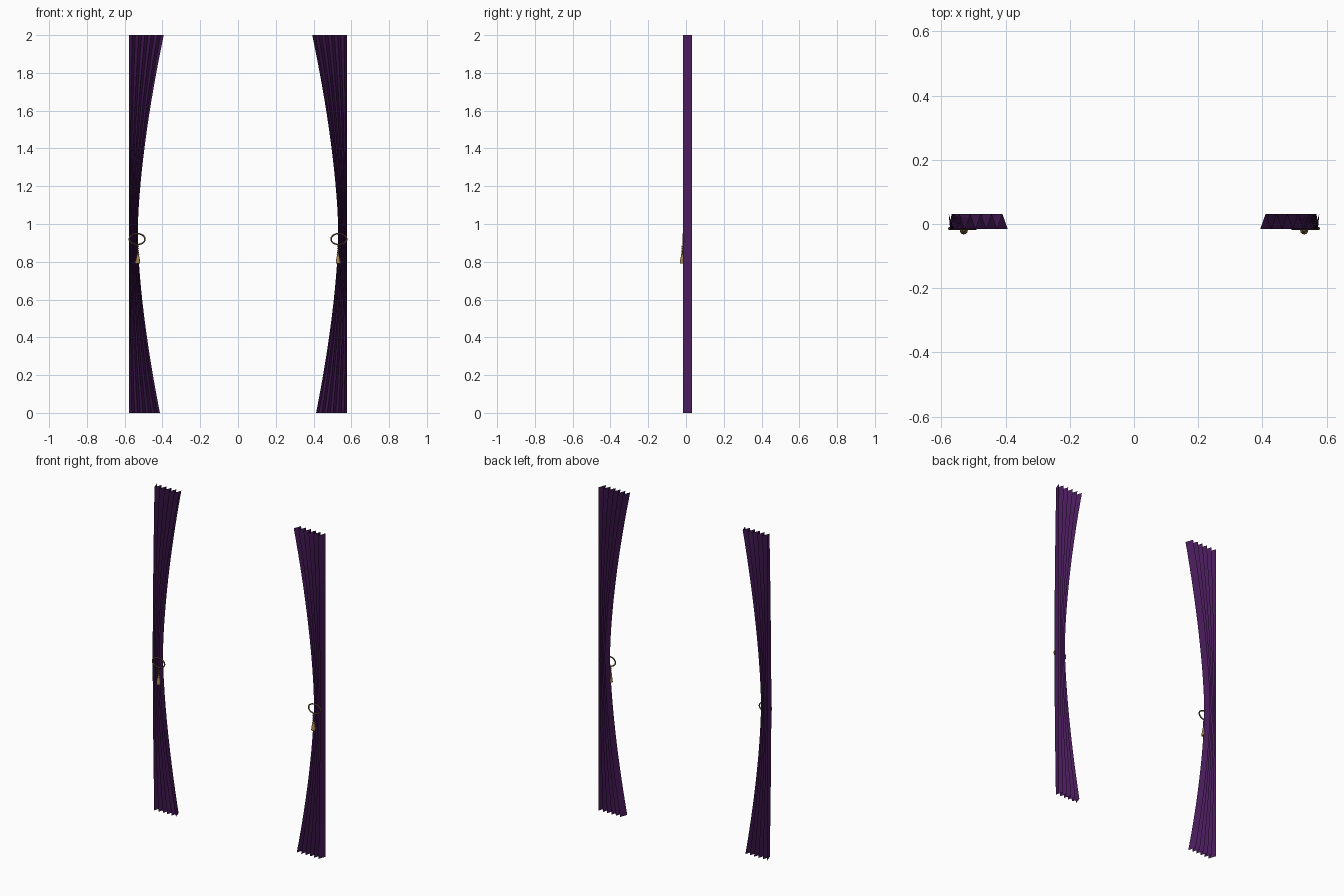
import bpy, bmesh, math

if "Cube" in bpy.data.objects:
    bpy.data.objects.remove(bpy.data.objects["Cube"])

def material(name, rgb):
    m = bpy.data.materials.new(name)
    m.diffuse_color = (*rgb, 1)
    m.use_nodes = True
    m.node_tree.nodes["Principled BSDF"].inputs["Base Color"].default_value = m.diffuse_color
    return m

PURPLE = material("purple_cloth", (0.07, 0.012, 0.11))
CORD = material("cord", (0.16, 0.10, 0.04))
GOLD = material("gold_thread", (0.36, 0.23, 0.08))

OUTER, WAIST_X, WAIST_Z = 0.577, 0.531, 0.95
BACK_Y, FRONT_Y = 0.031, -0.016
SEGMENTS, ROWS = 11, 28

def finish(name, bm, mat, smooth=False):
    me = bpy.data.meshes.new(name)
    bm.to_mesh(me)
    bm.free()
    me.materials.append(mat)
    for p in me.polygons:
        p.use_smooth = smooth
    ob = bpy.data.objects.new(name, me)
    bpy.context.collection.objects.link(ob)
    return ob

def inner_edge(z):
    t = abs(z - WAIST_Z) / 1.05
    return WAIST_X - 0.138 * t ** 1.6

def skin(bm, rows, closed, flip=False):
    grid = [[bm.verts.new(c) for c in r] for r in rows]
    n = len(grid[0])
    for a, b in zip(grid, grid[1:]):
        for i in range(n if closed else n - 1):
            j = (i + 1) % n
            q = [a[i], a[j], b[j], b[i]]
            bm.faces.new(q[::-1] if flip else q)
    return grid

# Pleated sheet gathered towards its outer edge at the waist
def curtain(side, s):
    rows = []
    for r in range(ROWS + 1):
        z = 2 * r / ROWS
        x_in = inner_edge(z)
        rows.append([(s * (OUTER + (x_in - OUTER) * k / SEGMENTS),
                      FRONT_Y if k % 2 else BACK_Y, z)
                     for k in range(SEGMENTS + 1)])
    bm = bmesh.new()
    skin(bm, rows, False, flip=s > 0)
    finish(side + "_curtain", bm, PURPLE)

# Oval cord loop lying against the front
def tie_ring(side, s):
    n, m, tube = 32, 8, 0.004
    rows = []
    for i in range(n + 1):
        a = math.tau * i / n
        ring = []
        for k in range(m):
            b = math.tau * k / m
            d = tube * math.cos(b)
            ring.append((s * 0.534 + (0.0415 + d) * math.cos(a),
                         -0.014 + tube * math.sin(b),
                         0.92 + (0.029 + d) * math.sin(a)))
        rows.append(ring)
    bm = bmesh.new()
    skin(bm, rows, True)
    bmesh.ops.remove_doubles(bm, verts=bm.verts, dist=1e-5)
    bmesh.ops.recalc_face_normals(bm, faces=bm.faces)
    finish(side + "_tie_ring", bm, CORD, True)

# Beads on a string above a flared tassel
def tassel(side, s):
    x, y = s * 0.53, -0.02
    profile = [(0.0125, 0.79), (0.0115, 0.805), (0.008, 0.825),
               (0.006, 0.832), (0.0075, 0.838), (0.003, 0.845)]
    bm = bmesh.new()
    rows = [[(x + r * math.cos(math.tau * k / 12),
              y + r * math.sin(math.tau * k / 12), z) for k in range(12)]
            for r, z in profile]
    g = skin(bm, rows, True)
    bm.faces.new(g[0][::-1])
    bm.faces.new(g[-1])
    finish(side + "_tassel", bm, GOLD, True)
    bpy.context.view_layer.objects.active = bpy.data.objects[side + "_tassel"]
    bpy.context.object.select_set(True)
    bpy.ops.object.shade_smooth_by_angle(angle=math.radians(40))
    bpy.context.object.select_set(False)

    bm = bmesh.new()
    for z in (0.849, 0.860, 0.871, 0.882):
        made = bmesh.ops.create_uvsphere(bm, u_segments=10, v_segments=6, radius=0.0052)
        bmesh.ops.translate(bm, verts=made["verts"], vec=(x, y, z))
    finish(side + "_tassel_beads", bm, CORD, True)

for side, s in (("left", -1), ("right", 1)):
    curtain(side, s)
    tie_ring(side, s)
    tassel(side, s)
